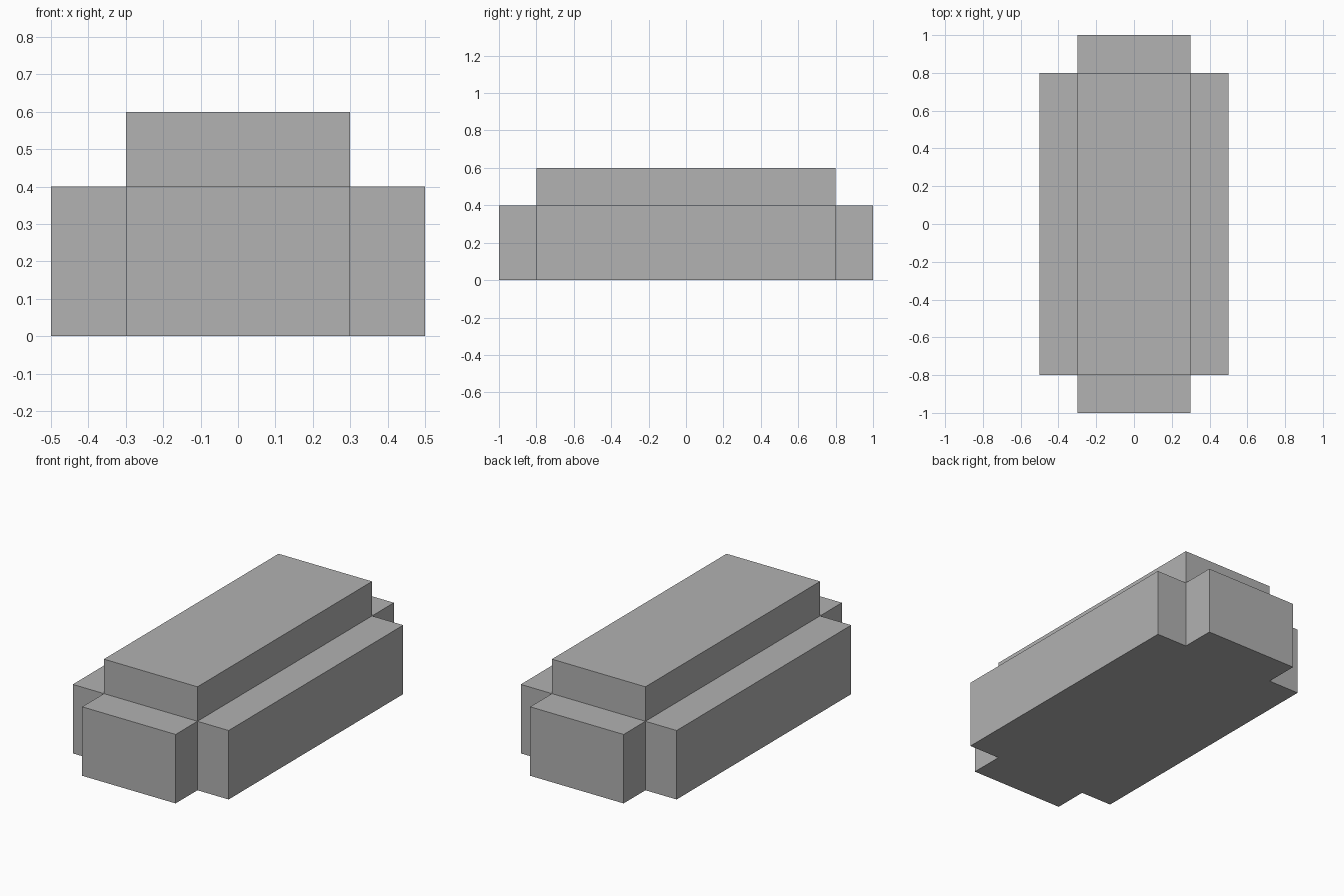
import bpy
import bmesh
from mathutils import Vector

default_cube = bpy.data.objects.get("Cube")
if default_cube:
    bpy.data.objects.remove(default_cube, do_unlink=True)

CORE = Vector((0.6, 1.6, 0.4))
STEP = 0.2

# Plain grey finish
grey = bpy.data.materials.new("plain_grey")
grey.use_nodes = True
colour = (0.445, 0.445, 0.445, 1)
grey.diffuse_color = colour
grey.node_tree.nodes["Principled BSDF"].inputs["Base Color"].default_value = colour

# Core block, standing on the ground
bm = bmesh.new()
bmesh.ops.create_cube(bm, size=1)
bmesh.ops.scale(bm, vec=CORE, verts=bm.verts)
bmesh.ops.translate(bm, vec=(0, 0, CORE.z / 2), verts=bm.verts)
bm.normal_update()

# Raised top, side ledges and end ledges, each pushed straight out
outer = [f for f in bm.faces if f.normal.z > -0.5]
directions = [f.normal.copy() for f in outer]
pushed = bmesh.ops.extrude_discrete_faces(bm, faces=outer)["faces"]
for face in pushed:
    face.normal_update()
    bmesh.ops.translate(bm, vec=face.normal * STEP, verts=face.verts)

# Merge the flat underside into one face
bmesh.ops.dissolve_limit(bm, angle_limit=0.01, verts=bm.verts, edges=bm.edges)
bmesh.ops.recalc_face_normals(bm, faces=bm.faces)

mesh = bpy.data.meshes.new("stepped_block")
bm.to_mesh(mesh)
bm.free()
mesh.materials.append(grey)
block = bpy.data.objects.new("stepped_block", mesh)
bpy.context.collection.objects.link(block)
